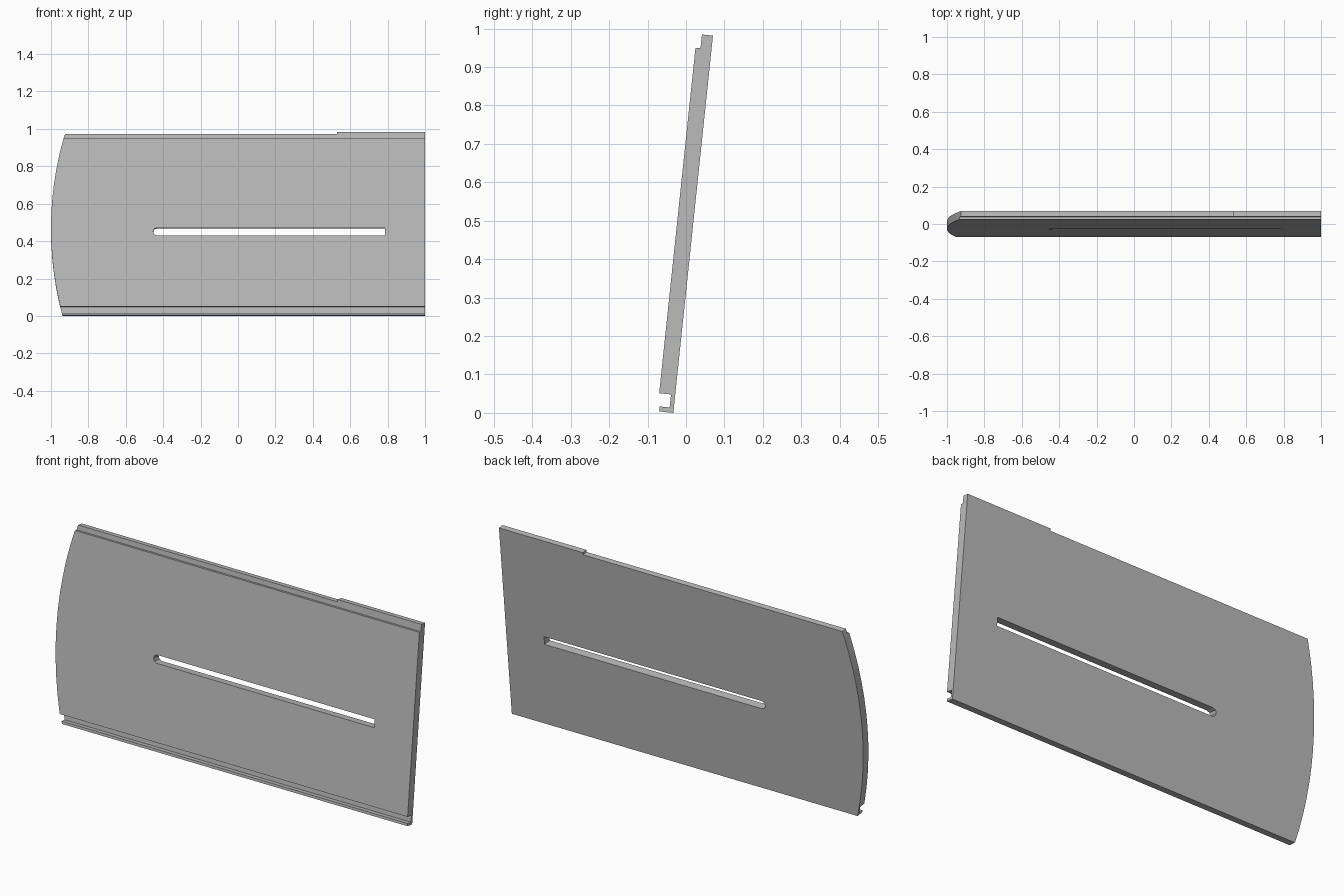
import bpy, bmesh, math

cube = bpy.data.objects.get("Cube")
if cube:
    bpy.data.objects.remove(cube, do_unlink=True)

grey = bpy.data.materials.new("plain grey")
grey.use_nodes = True
colour = (0.5, 0.5, 0.5, 1)
grey.diffuse_color = colour
grey.node_tree.nodes["Principled BSDF"].inputs["Base Color"].default_value = colour


def prism(name, points, direction):
    """Closed prism swept from a list of corner points."""
    bm = bmesh.new()
    face = bm.faces.new([bm.verts.new(p) for p in points])
    swept = bmesh.ops.extrude_face_region(bm, geom=[face])["geom"]
    bmesh.ops.translate(bm, vec=direction,
                        verts=[g for g in swept if isinstance(g, bmesh.types.BMVert)])
    bmesh.ops.recalc_face_normals(bm, faces=bm.faces)
    mesh = bpy.data.meshes.new(name)
    bm.to_mesh(mesh)
    bm.free()
    mesh.materials.append(grey)
    obj = bpy.data.objects.new(name, mesh)
    bpy.context.collection.objects.link(obj)
    return obj


def cut(target, outline, operation):
    """Apply a boolean with a cutter whose outline lies in the panel plane."""
    cutter = prism("cutter", [(x, -0.2, z) for x, z in outline], (0, 0.4, 0))
    cutter.hide_render = True
    mod = target.modifiers.new("cut", 'BOOLEAN')
    mod.operation, mod.object, mod.solver = operation, cutter, 'EXACT'
    bpy.context.view_layer.objects.active = target
    bpy.ops.object.modifier_apply(modifier=mod.name)
    bpy.data.objects.remove(cutter, do_unlink=True)


# Panel cross-section: grooved lower lip and stepped upper edge
TOP = 0.987
profile = [(0, 0), (0, TOP), (-0.029, TOP), (-0.029, 0.951), (-0.042, 0.951),
           (-0.042, 0.047), (-0.011, 0.047), (-0.011, 0.013),
           (-0.037, 0.013), (-0.037, 0)]
panel = prism("panel", [(-1.1, y, z) for y, z in profile], (2.1, 0, 0))

# Bowed end
RADIUS, MID = 1.79, 0.464
bow = []
for i in range(15):
    a = math.radians(-18 + 36 * i / 14)
    bow.append((RADIUS - 1 - RADIUS * math.cos(a), MID + RADIUS * math.sin(a)))
cut(panel, bow + [(1.2, 1.1), (1.2, -0.1)], 'INTERSECT')

# Lowered part of the upper edge
cut(panel, [(-1.2, 0.976), (0.53, 0.976), (0.53, 1.1), (-1.2, 1.1)], 'DIFFERENCE')

# Long slot, rounded at one end and square at the other
r, z = 0.0205, 0.449
slot = [(-0.434 - r * math.sin(math.pi * i / 4), z + r * math.cos(math.pi * i / 4))
        for i in range(5)]
cut(panel, slot + [(0.785, z - r), (0.785, z + r)], 'DIFFERENCE')

# Lean the panel back
panel.rotation_euler.x = math.radians(-6)
panel.location.y = -0.033
